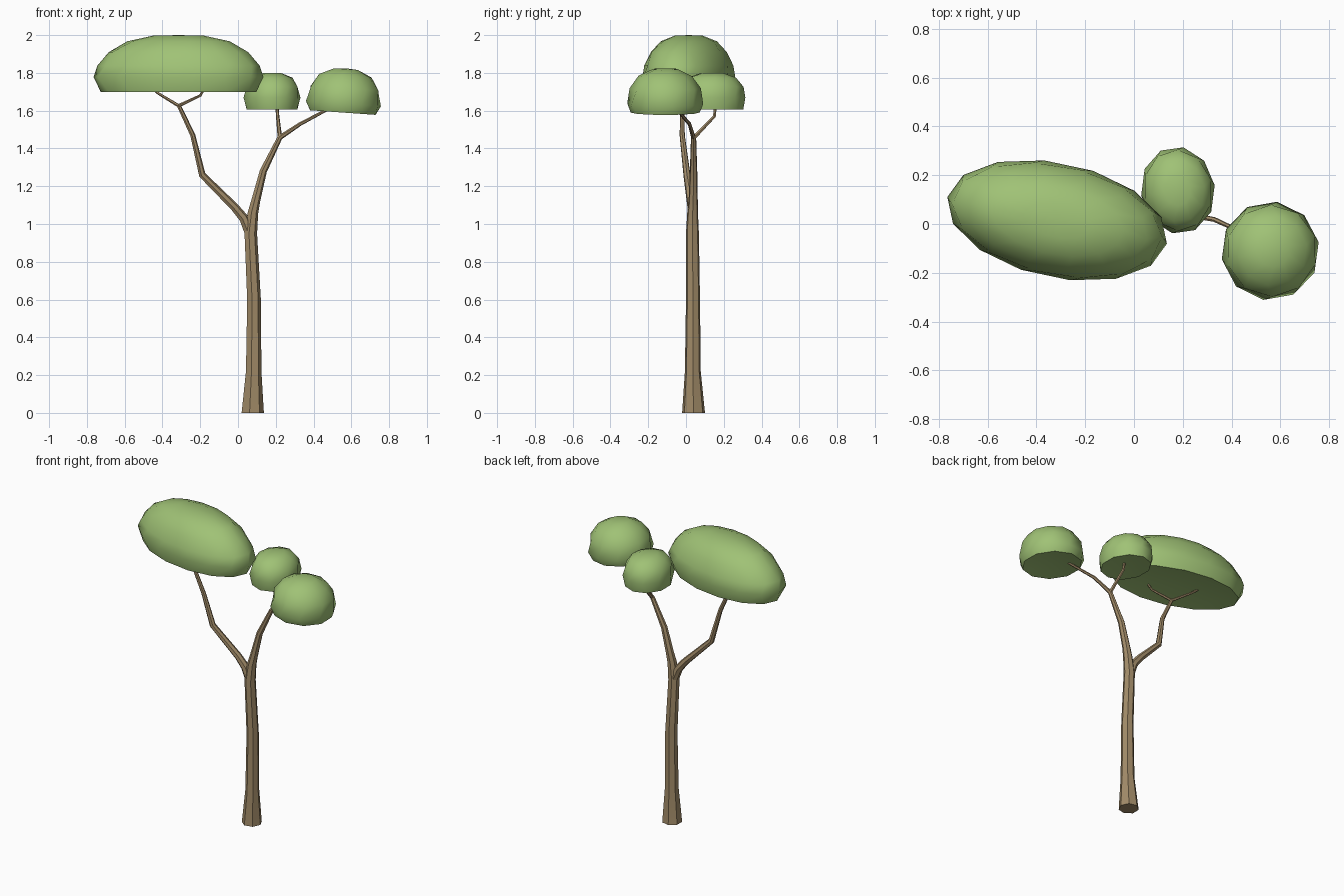
import bpy, bmesh, math
from mathutils import Vector, Matrix

if "Cube" in bpy.data.objects:
    bpy.data.objects.remove(bpy.data.objects["Cube"])


def material(name, rgb):
    m = bpy.data.materials.new(name)
    m.diffuse_color = (*rgb, 1)
    m.use_nodes = True
    m.node_tree.nodes["Principled BSDF"].inputs["Base Color"].default_value = m.diffuse_color
    return m


BARK = material("bark_brown", (0.36, 0.26, 0.14))
LEAF = material("leaf_green", (0.35, 0.54, 0.18))


def finish(name, rings, mat, angle, bottom=None, top=None):
    """Skin a stack of rings, close both ends and shade smooth."""
    bm = bmesh.new()
    loops = [[bm.verts.new(p) for p in ring] for ring in rings]
    n = len(loops[0])
    for a, b in zip(loops, loops[1:]):
        for i in range(n):
            j = (i + 1) % n
            bm.faces.new((a[i], a[j], b[j], b[i]))
    for loop, pole in ((loops[0], bottom), (loops[-1], top)):
        if pole is None:
            bm.faces.new(loop)
        else:
            v = bm.verts.new(pole)
            for i in range(n):
                bm.faces.new((loop[i], loop[(i + 1) % n], v))
    bmesh.ops.recalc_face_normals(bm, faces=bm.faces)
    me = bpy.data.meshes.new(name)
    bm.to_mesh(me)
    bm.free()
    me.materials.append(mat)
    ob = bpy.data.objects.new(name, me)
    bpy.context.collection.objects.link(ob)
    bpy.ops.object.select_all(action='DESELECT')
    ob.select_set(True)
    bpy.context.view_layer.objects.active = ob
    bpy.ops.object.shade_smooth_by_angle(angle=math.radians(angle))
    return ob


def limb(name, path, sides=7):
    """Tapered tube through (x, y, z, radius) points."""
    pts = [Vector(p[:3]) for p in path]
    rings = []
    for k, p in enumerate(pts):
        d = Vector((0, 0, 1))
        if k:
            d = (p - pts[k - 1]).normalized()
            if k < len(pts) - 1:
                d = (d + (pts[k + 1] - p).normalized()).normalized()
        elif p.z > 0:
            d = (pts[1] - p).normalized()
        q = Vector((0, 0, 1)).rotation_difference(d)
        rings.append([p + q @ Vector((math.cos(t), math.sin(t), 0)) * path[k][3]
                      for t in (math.tau * i / sides for i in range(sides))])
    return finish(name, rings, BARK, 50)


def canopy(name, centre, half, height, spin, sides, profile, tilt=0):
    """Flat-bottomed dome; profile holds (relative radius, relative height)."""
    m = (Matrix.Translation(centre) @ Matrix.Rotation(math.radians(tilt), 4, 'Y')
         @ Matrix.Rotation(math.radians(spin), 4, 'Z'))
    rings = []
    for k, (r, h) in enumerate(profile):
        # alternate rings are turned half a step for a faceted outline
        rings.append([m @ Vector((half[0] * r * math.cos(t), half[1] * r * math.sin(t), height * h))
                      for t in (math.tau * (i + 0.25 * (k % 2)) / sides for i in range(sides))])
    return finish(name, rings, LEAF, 65, m @ Vector((0, 0, height * 0.06)), m @ Vector((0, 0, height)))


# trunk running into the right-hand bough
limb("trunk", [(.075, .04, 0, .062), (.081, .036, .22, .043), (.083, .037, .6, .038),
               (.066, .034, .95, .035), (.078, .035, 1.06, .029), (.092, .038, 1.12, .025),
               (.133, .04, 1.28, .020), (.222, .04, 1.46, .014)])
# left bough
limb("left_bough", [(.062, .036, .95, .028), (.03, .033, 1.03, .026), (-.02, .03, 1.09, .023),
                    (-.19, .005, 1.26, .019), (-.24, -.02, 1.47, .014), (-.315, -.02, 1.63, .011)])
# thin twigs reaching into the foliage
limb("right_twig", [(.218, .04, 1.455, .013), (.33, .018, 1.53, .010), (.5, -.06, 1.62, .007)], 6)
limb("middle_twig", [(.222, .04, 1.455, .012), (.21, .15, 1.57, .009), (.205, .158, 1.64, .008)], 6)
limb("left_twig_outer", [(-.313, -.02, 1.625, .009), (-.42, .04, 1.69, .007), (-.47, .065, 1.73, .006)], 6)
limb("left_twig_inner", [(-.317, -.02, 1.625, .009), (-.20, -.07, 1.68, .007), (-.17, -.085, 1.73, .006)], 6)

# foliage
DOME = [(.70, .03), (.91, 0), (1.0, .26), (.95, .46), (.82, .70), (.60, .89), (.30, .99)]
canopy("large_canopy", (-.315, .015, 1.70), (.46, .235), .30, -12, 14, DOME)
canopy("middle_canopy", (.18, .138, 1.605), (.152, .180), .195, 8, 10,
       [(.65, .02), (.92, 0), (1.0, .33), (.93, .62), (.72, .87), (.35, .99)])
canopy("right_canopy", (.555, -.11, 1.59), (.202, .203), .235, 10, 10,
       [(.65, .03), (.90, 0), (1.0, .20), (.93, .55), (.70, .83), (.33, .98)], 4)
